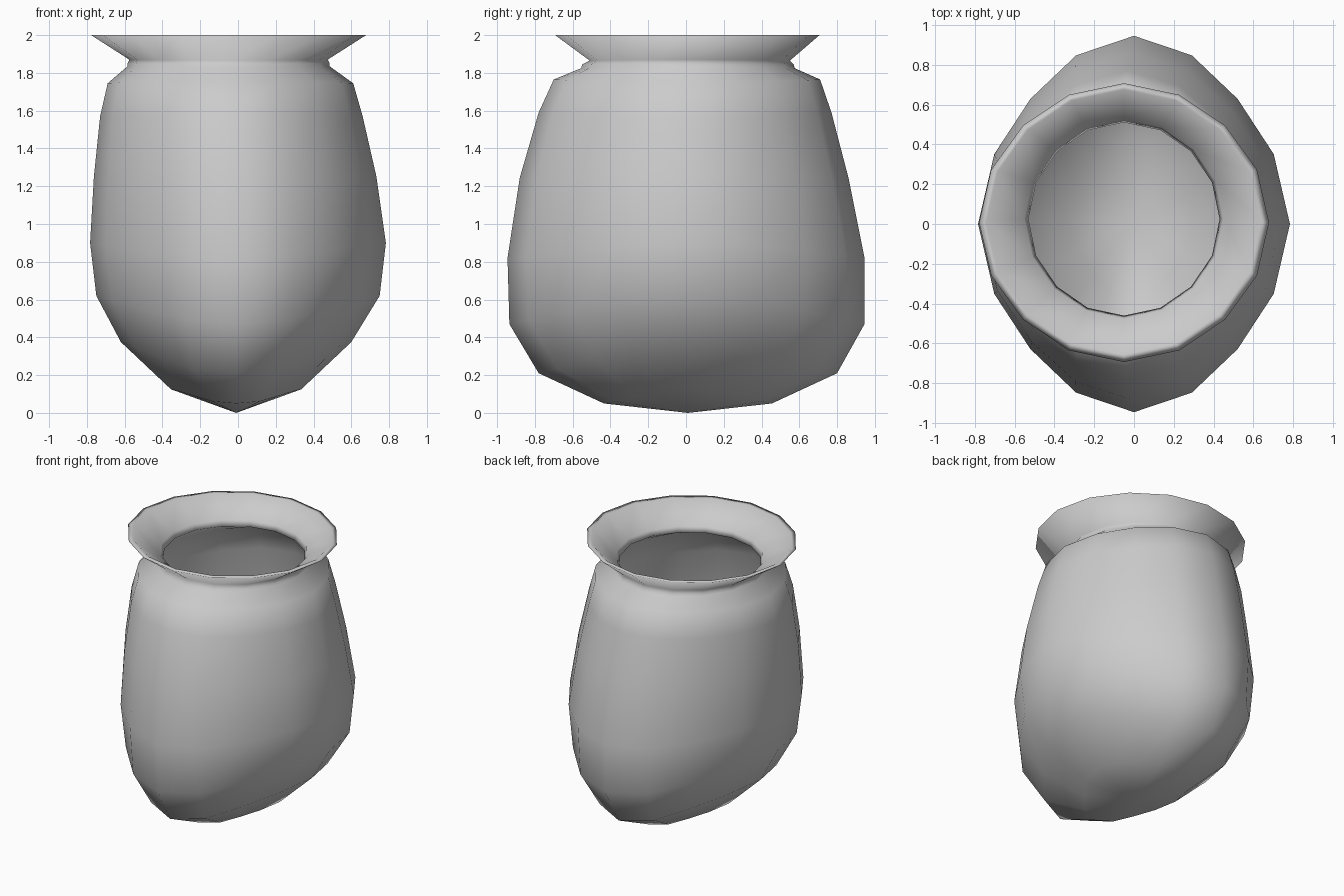
import bpy, bmesh
from math import sin, cos, tau, radians

if "Cube" in bpy.data.objects:
    bpy.data.objects.remove(bpy.data.objects["Cube"])

SIDES = 16
WALL = 0.03

# Each ring: height at the front/back, height at the sides, centre x, centre y,
# radius x, radius y, how far the diagonals are pinched in
body = [
    (0.05, 0.125, -0.01, 0.01, 0.345, 0.445, 0.11),
    (0.21, 0.375, -0.01, 0.01, 0.61, 0.79, 0.10),
    (0.47, 0.62, 0.00, 0.005, 0.75, 0.94, 0.075),
    (0.82, 0.90, 0.00, 0.00, 0.783, 0.945, 0.06),
    (1.245, 1.25, -0.015, -0.01, 0.748, 0.87, 0.055),
    (1.59, 1.57, -0.035, -0.005, 0.695, 0.775, 0.045),
    (1.765, 1.745, -0.04, 0.005, 0.65, 0.705, 0.04),
]
neck = [
    (1.825, 1.835, -0.05, 0.01, 0.535, 0.565, 0.02),
    (1.845, 1.85, -0.05, 0.01, 0.535, 0.56, 0.02),
    (1.865, 1.87, -0.05, 0.02, 0.525, 0.53, 0.01),
]
rim = [
    (2.00, 2.00, -0.05, 0.007, 0.728, 0.70, 0.015),
    (2.00, 2.00, -0.052, 0.01, 0.69, 0.665, 0.015),
]
throat = [
    (1.87, 1.878, -0.05, 0.025, 0.50, 0.50, 0.01),
    (1.83, 1.84, -0.05, 0.025, 0.48, 0.485, 0.01),
]
# Inner wall follows the body, slightly smaller
inner = [(a, b, x, y, rx - WALL, ry - WALL, k) for a, b, x, y, rx, ry, k in reversed(body)]
inner[-2:] = [(a + WALL, b + WALL, *rest) for a, b, *rest in inner[-2:]]


def add_ring(bm, zf, zs, cx, cy, rx, ry, pinch):
    ring = []
    for i in range(SIDES):
        a = tau * i / SIDES
        s = 1 - pinch * sin(2 * a) ** 2
        z = zf + (zs - zf) * cos(a) ** 2
        ring.append(bm.verts.new((cx + s * rx * cos(a), cy + s * ry * sin(a), z)))
    return ring


# Pouch: one skin running up the outside, over the rim and down inside
bm = bmesh.new()
rings = [add_ring(bm, *r) for r in body + neck + rim + throat + inner]
for lo, hi in zip(rings, rings[1:]):
    for i in range(SIDES):
        j = (i + 1) % SIDES
        bm.faces.new((lo[i], lo[j], hi[j], hi[i]))

# Outer and inner bottom points
for ring, z in ((rings[0], 0.0), (rings[-1], WALL)):
    tip = bm.verts.new((-0.01, 0.01, z))
    for i in range(SIDES):
        bm.faces.new((ring[i], tip, ring[(i + 1) % SIDES]))

bmesh.ops.recalc_face_normals(bm, faces=bm.faces)
mesh = bpy.data.meshes.new("pouch")
bm.to_mesh(mesh)
bm.free()
pouch = bpy.data.objects.new("pouch", mesh)
bpy.context.collection.objects.link(pouch)
bpy.context.view_layer.objects.active = pouch
pouch.select_set(True)
bpy.ops.object.shade_smooth_by_angle(angle=radians(180))
